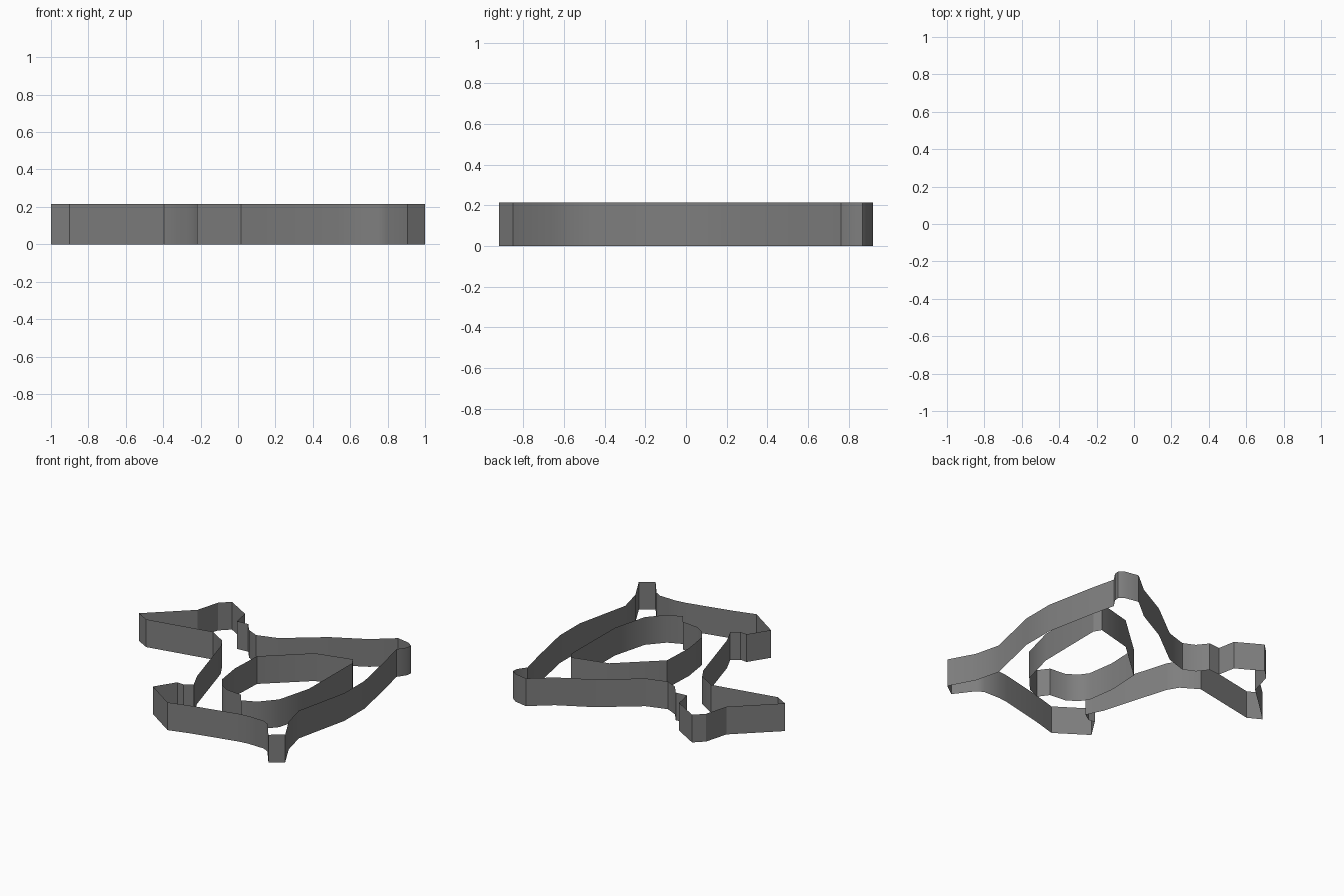
import bpy, bmesh, math

if "Cube" in bpy.data.objects:
    bpy.data.objects.remove(bpy.data.objects["Cube"])

HEIGHT = 0.215

# plan profile of the three-lobed outer wall, counter-clockwise from the left tip
OUTER = [(-1.0, .215), (-.9, .16), (-.395, .26), (-.265, .18), (-.215, .095),
         (-.065, -.41), (-.005, -.535), (-.065, -.577), (-.12, -.572),
         (-.22, -.727), (.015, -.885), (.19, -.835), (.53, -.755), (.61, -.745),
         (.745, -.748), (.795, -.775), (.905, -.92), (1.0, -.85), (.897, -.66),
         (.85, -.47), (.945, -.046), (.945, .2), (.873, .56), (.825, .763),
         (.87, .828), (.875, .868), (.835, .9), (.73, .92), (.572, .79),
         (.321, .655), (.04, .438), (-.117, .389), (-.206, .43), (-.268, .508),
         (-.36, .502), (-.385, .635), (-.574, .745), (-.646, .675), (-.695, .497)]

# plan profile of the rounded triangular inner wall, with a small step at its front
INNER = [(.09, .105), (.079, -.15), (.109, -.354), (.157, -.422), (.235, -.471),
         (.365, -.485), (.42, -.56), (.524, -.514), (.63, -.395), (.70, -.13),
         (.705, .395), (.672, .45), (.394, .378)]

# dark grey finish
grey = bpy.data.materials.new("dark_grey")
grey.diffuse_color = (.21, .21, .21, 1)
grey.use_nodes = True
grey.node_tree.nodes["Principled BSDF"].inputs["Base Color"].default_value = grey.diffuse_color


def wall(name, profile):
    """Thin open ribbon: closed profile extruded straight up, without caps."""
    bm = bmesh.new()
    base = [bm.verts.new((x, y, 0)) for x, y in profile]
    edges = [bm.edges.new((v, base[(i + 1) % len(base)])) for i, v in enumerate(base)]
    made = bmesh.ops.extrude_edge_only(bm, edges=edges)["geom"]
    top = [g for g in made if isinstance(g, bmesh.types.BMVert)]
    bmesh.ops.translate(bm, verts=top, vec=(0, 0, HEIGHT))
    bmesh.ops.recalc_face_normals(bm, faces=bm.faces)
    mesh = bpy.data.meshes.new(name)
    bm.to_mesh(mesh)
    bm.free()
    mesh.materials.append(grey)
    obj = bpy.data.objects.new(name, mesh)
    bpy.context.collection.objects.link(obj)
    # soft bends, sharp corners
    bpy.context.view_layer.objects.active = obj
    obj.select_set(True)
    bpy.ops.object.shade_smooth_by_angle(angle=math.radians(30))
    obj.select_set(False)
    return obj


wall("outer_wall", OUTER)
wall("inner_wall", INNER)
